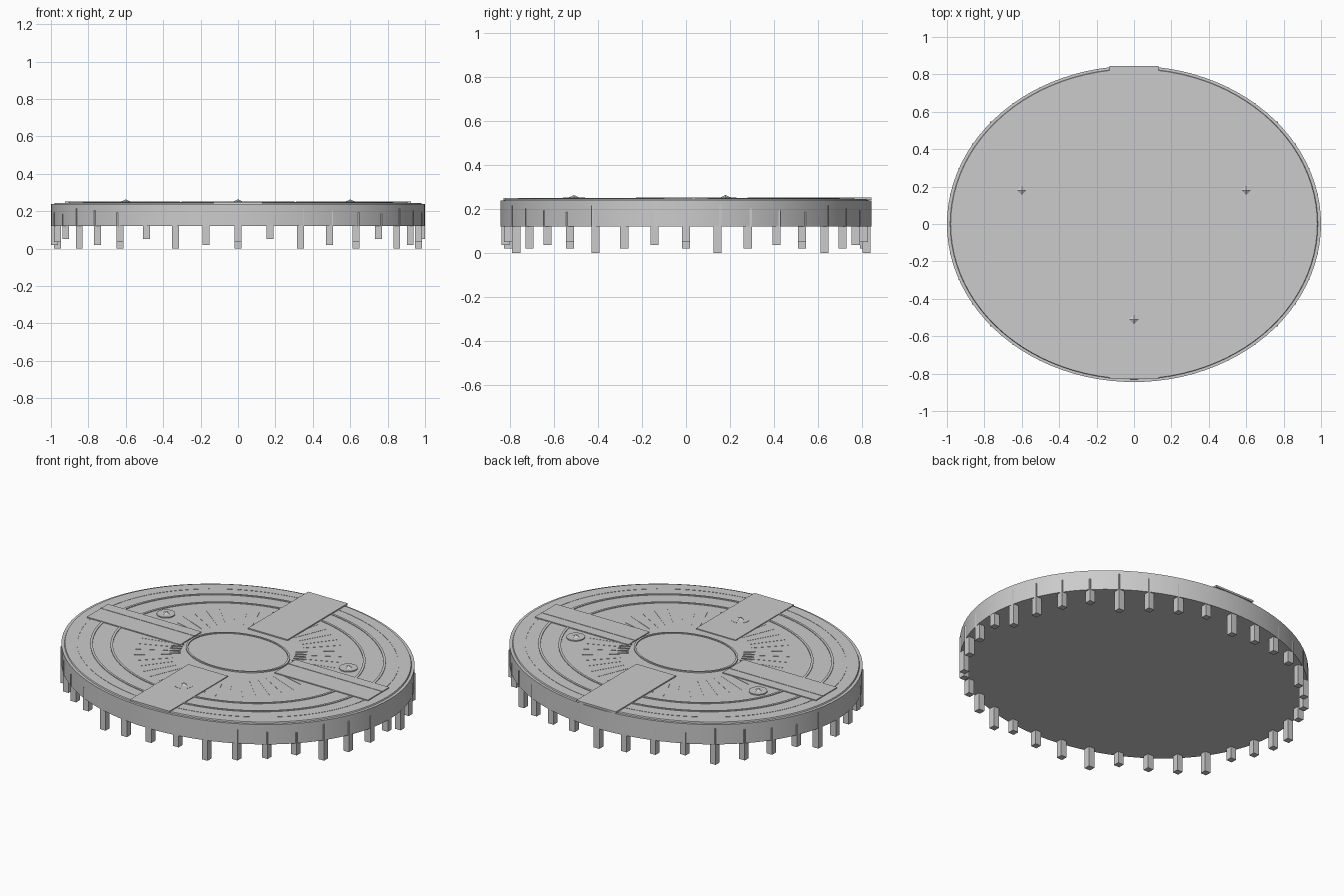
import bpy, bmesh, math
from mathutils import Matrix

old = bpy.data.objects.get("Cube")
if old:
    bpy.data.objects.remove(old, do_unlink=True)

ASPECT = 0.845   # depth of the oval deck relative to its width
DECK = 0.245     # height of the deck surface

stone = bpy.data.materials.new("grey_stone")
stone.use_nodes = True
stone.diffuse_color = (0.6, 0.6, 0.6, 1)
stone.node_tree.nodes["Principled BSDF"].inputs["Base Color"].default_value = (0.6, 0.6, 0.6, 1)


def finish(name, bm, smooth=False):
    bmesh.ops.recalc_face_normals(bm, faces=bm.faces[:])
    mesh = bpy.data.meshes.new(name)
    bm.to_mesh(mesh)
    bm.free()
    mesh.materials.append(stone)
    obj = bpy.data.objects.new(name, mesh)
    bpy.context.collection.objects.link(obj)
    if smooth:
        bpy.ops.object.select_all(action="DESELECT")
        obj.select_set(True)
        bpy.context.view_layer.objects.active = obj
        bpy.ops.object.shade_smooth_by_angle(angle=math.radians(30))
    return obj


def add_box(bm, x0, x1, y0, y1, z0, z1, turn=0):
    m = (Matrix.Rotation(turn, 4, "Z")
         @ Matrix.Translation(((x0 + x1) / 2, (y0 + y1) / 2, (z0 + z1) / 2))
         @ Matrix.Diagonal((x1 - x0, y1 - y0, z1 - z0, 1)))
    bmesh.ops.create_cube(bm, size=1, matrix=m)


def box(name, *size):
    bm = bmesh.new()
    add_box(bm, *size)
    finish(name, bm)


def oval(name, profile, aspect=ASPECT, steps=96, closed=False):
    """Sweep a (radius, height) profile around an ellipse."""
    bm = bmesh.new()
    rows = []
    for i in range(steps):
        a = math.tau * i / steps
        rows.append([bm.verts.new((r * math.cos(a), r * aspect * math.sin(a), z))
                     for r, z in profile])
    n = len(profile)
    for i in range(steps):
        a, b = rows[i], rows[(i + 1) % steps]
        for j in range(n if closed else n - 1):
            k = (j + 1) % n
            bm.faces.new((a[j], b[j], b[k], a[k]))
    if not closed:
        bm.faces.new([row[0] for row in rows])
        bm.faces.new([row[-1] for row in rows])
    return finish(name, bm, True)


def band(name, radius, width, top, aspect=ASPECT):
    r0, r1 = radius - width / 2, radius + width / 2
    oval(name, [(r0, DECK - 0.003), (r1, DECK - 0.003), (r1, top), (r0, top)], aspect, closed=True)


# Oval body with a stepped rim
oval("deck_body", [(1, 0.12), (1, 0.238), (0.983, 0.238), (0.98, DECK)])

# Square posts of four repeating lengths around the edge
bm = bmesh.new()
for i in range(36):
    a = math.tau * i / 36
    x, y = 0.98 * math.cos(a), 0.822 * math.sin(a)
    low = (0.05, 0, 0.02, 0.035)[i % 4]
    high = 0.215 - low * 0.6
    add_box(bm, x - 0.0185, x + 0.0185, y - 0.0185, y + 0.0185, low, high)
finish("edge_posts", bm)

# Raised tracks on the deck
for i, radius in enumerate((0.715, 0.83)):
    band("track_ring_%d" % (i + 1), radius, 0.014, 0.249)
band("outer_groove_ring", 0.91, 0.006, 0.2465)

# Centre disc with its border
oval("centre_disc", [(0.29, DECK - 0.003), (0.29, 0.247)], 0.75)
band("centre_border", 0.297, 0.012, 0.252, 0.75)

# Fine radial ribs
bm = bmesh.new()
for i in range(48):
    a = math.tau * i / 48
    add_box(bm, 0.36, 0.56, -0.0015, 0.0015, DECK - 0.002, 0.2462, a)
for side in (0, math.pi):
    for i in range(5):
        add_box(bm, 0.31, 0.37, -0.003, 0.003, DECK - 0.002, 0.25,
                side + math.radians(16 + 5 * i))
finish("radial_ribs", bm)

# Front and back landing plates
box("back_plate", -0.13, 0.13, 0.28, 0.845, DECK - 0.004, 0.252)
box("front_plate", -0.13, 0.13, -0.83, -0.28, DECK - 0.004, 0.25)

# Side walkways with a thin rail
for name, s in (("left", 1), ("right", -1)):
    xs = sorted((s * 0.31, s * 0.925))
    box(name + "_walkway", *xs, -0.1, 0.1, DECK - 0.004, 0.2505)
    box(name + "_walkway_rail", *xs, 0.031, 0.038, DECK, 0.2525)

# Three pyramid studs, each on a round base
for name, x, y in (("left", 0.6, 0.18), ("right", -0.6, 0.18), ("front", 0, -0.51)):
    bm = bmesh.new()
    bmesh.ops.create_cone(bm, cap_ends=True, segments=24, radius1=0.05, radius2=0.05,
                          depth=0.006, matrix=Matrix.Translation((x, y, 0.2482)))
    finish(name + "_stud_base", bm)
    bm = bmesh.new()
    bmesh.ops.create_cone(bm, cap_ends=True, segments=4, radius1=0.035, radius2=0,
                          depth=0.016, matrix=Matrix.Translation((x, y, 0.255)))
    finish(name + "_stud", bm)
